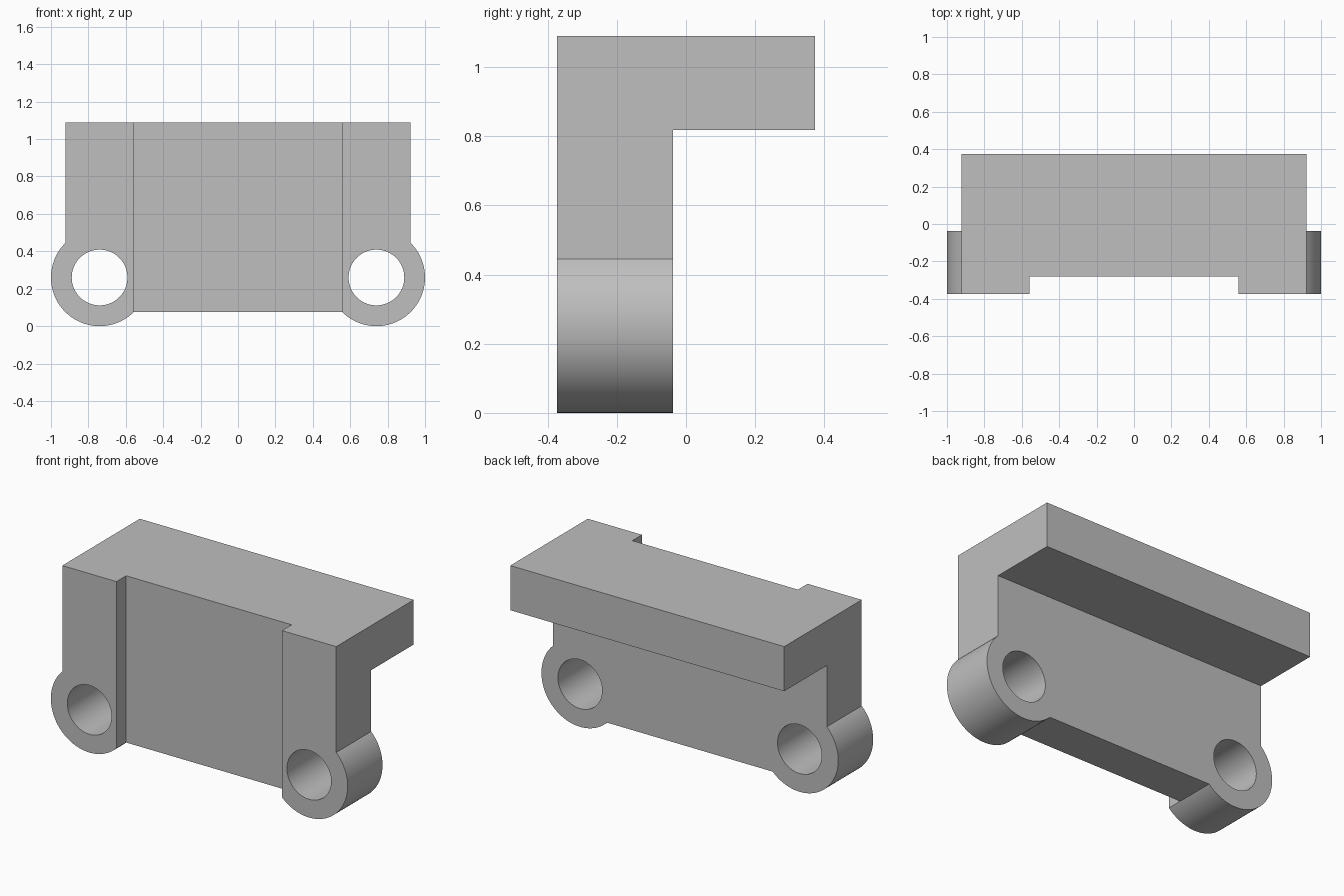
import bpy, bmesh, math
from mathutils import Matrix

if "Cube" in bpy.data.objects:
    bpy.data.objects.remove(bpy.data.objects["Cube"], do_unlink=True)

# Main dimensions
FRONT, BACK, WALL_BACK = -0.373, 0.373, -0.037
SIDE, TOP, SHELF_Z = 0.923, 1.09, 0.818
EAR_X, EAR_Z, EAR_R, HOLE_R = 0.74, 0.26, 0.26, 0.149
RECESS_X, RECESS_Y = 0.558, -0.28

grey = bpy.data.materials.new("plain_grey")
grey.use_nodes = True
colour = (0.52, 0.52, 0.52, 1)
grey.diffuse_color = colour
grey.node_tree.nodes["Principled BSDF"].inputs["Base Color"].default_value = colour


def finish(name, bm):
    bmesh.ops.recalc_face_normals(bm, faces=bm.faces)
    mesh = bpy.data.meshes.new(name)
    bm.to_mesh(mesh)
    bm.free()
    mesh.materials.append(grey)
    obj = bpy.data.objects.new(name, mesh)
    bpy.context.collection.objects.link(obj)
    return obj


def prism(name, outline, y0, y1):
    """Extrude an x-z outline from y0 to y1."""
    bm = bmesh.new()
    face = bm.faces.new([bm.verts.new((x, y0, z)) for x, z in outline])
    grown = bmesh.ops.extrude_face_region(bm, geom=[face])["geom"]
    verts = [v for v in grown if isinstance(v, bmesh.types.BMVert)]
    bmesh.ops.translate(bm, verts=verts, vec=(0, y1 - y0, 0))
    return finish(name, bm)


def box_outline(half, z0, z1):
    return [(-half, z0), (half, z0), (half, z1), (-half, z1)]


def combine(target, tool, operation):
    tool.hide_render = True
    mod = target.modifiers.new(operation.lower(), "BOOLEAN")
    mod.operation, mod.solver, mod.object = operation, "EXACT", tool
    bpy.context.view_layer.objects.active = target
    bpy.ops.object.modifier_apply(modifier=mod.name)
    bpy.data.objects.remove(tool, do_unlink=True)


# Upright wall with a rounded ear at each lower corner
start = -math.pi + math.acos((EAR_X - RECESS_X) / EAR_R)
end = math.acos((SIDE - EAR_X) / EAR_R)
steps = 64
half = []
for i in range(steps + 1):
    a = start + (end - start) * i / steps
    half.append((EAR_X + EAR_R * math.cos(a), EAR_Z + EAR_R * math.sin(a)))
half.append((SIDE, TOP))
outline = half + [(-x, z) for x, z in reversed(half)]
bracket = prism("bracket_body", outline, FRONT, WALL_BACK)

# Shelf projecting backwards from the top of the wall
shelf = prism("shelf", box_outline(SIDE, SHELF_Z, TOP), -0.2, BACK)
combine(bracket, shelf, "UNION")

# Shallow full-height recess in the front
recess = prism("recess_cutter", box_outline(RECESS_X, -0.1, TOP + 0.1), FRONT - 0.1, RECESS_Y)
combine(bracket, recess, "DIFFERENCE")

# Round through hole in each ear
for side in (-1, 1):
    bm = bmesh.new()
    place = Matrix.Translation((side * EAR_X, FRONT, EAR_Z)) @ Matrix.Rotation(math.pi / 2, 4, "X")
    bmesh.ops.create_cone(bm, cap_ends=True, segments=72, radius1=HOLE_R,
                          radius2=HOLE_R, depth=1.2, matrix=place)
    combine(bracket, finish("hole_cutter", bm), "DIFFERENCE")

# Smooth curved walls, sharp edges elsewhere
bpy.ops.object.select_all(action="DESELECT")
bracket.select_set(True)
bpy.context.view_layer.objects.active = bracket
bpy.ops.object.shade_smooth_by_angle(angle=math.radians(25))
